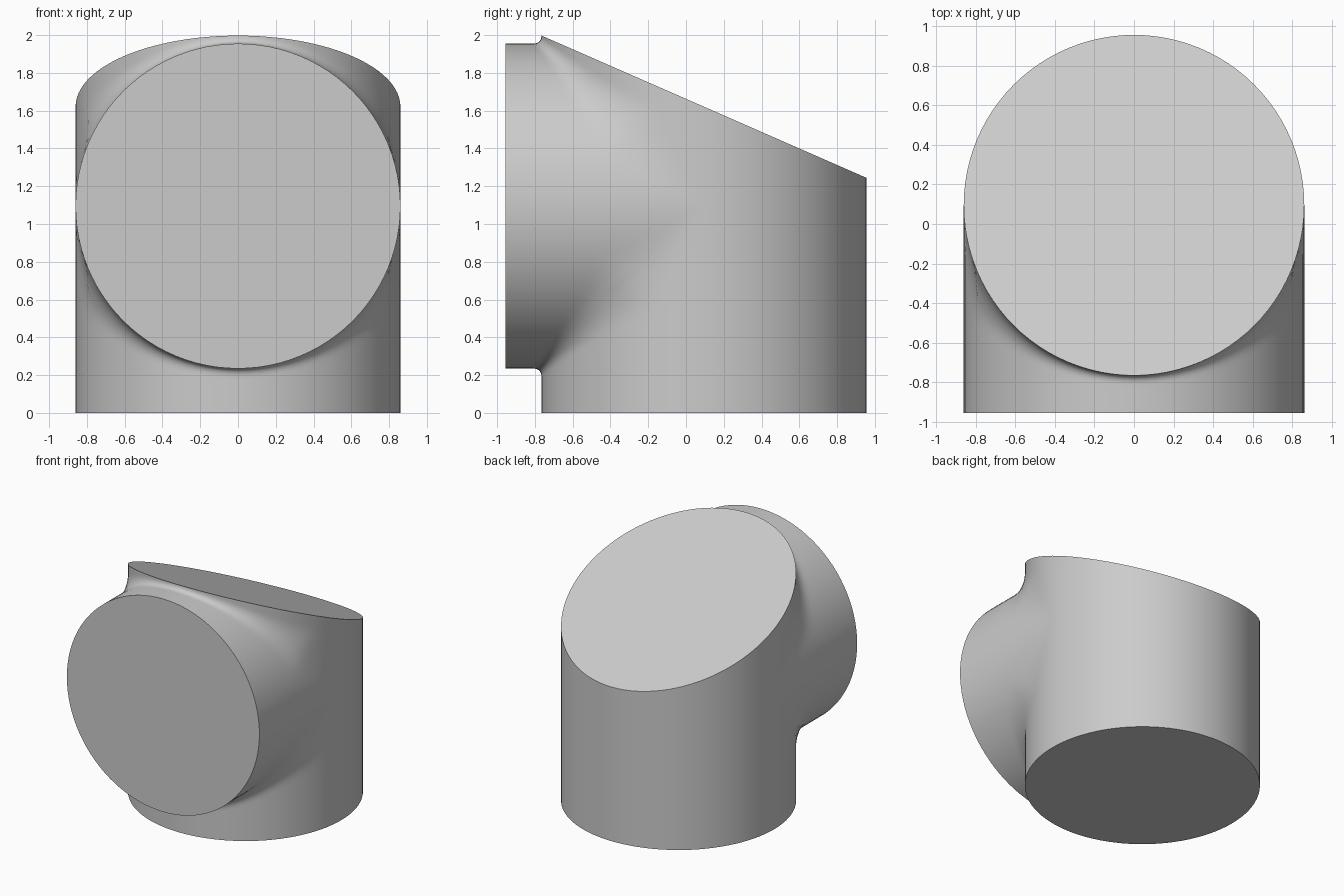
import bpy, bmesh, math
from mathutils import Vector

cube = bpy.data.objects.get("Cube")
if cube:
    bpy.data.objects.remove(cube)

R = 0.86                 # radius of both pipes
AXIS_Y, AXIS_Z = 0.095, 1.095
MOUTH = -1.05            # branch mouth, measured from the crossing of the axes
SIDES, STEPS = 96, 16


def slant(y):
    """Height of the sloping cut, measured from the crossing of the axes."""
    return 0.526 - 0.4377 * y


def field(p):
    """Two crossing cylinders joined by a soft fillet."""
    a, b = p.y ** 2, p.z ** 2
    s = (a + b) / (2 * R * R)
    k = max(1e-6, min(0.08 + 0.2 * max(0, 1 - s), s))
    h = max(k - abs(a - b), 0) / k
    return p.x ** 2 + min(a, b) - h * h * k / 4 - R * R


def settle(p):
    """Move a point on the branch side onto the filleted surface."""
    if p.y > -1e-4:
        return p
    e = 1e-4
    for _ in range(6):
        f = field(p)
        if abs(f) < 1e-7:
            break
        g = Vector([(field(p + d) - field(p - d)) / (2 * e)
                    for d in (Vector((e, 0, 0)), Vector((0, e, 0)), Vector((0, 0, e)))])
        if g.length_squared < 1e-9:
            break
        p = p - g * (f / g.length_squared)
    return p


def strip(bm, start_end):
    """Skin of lines running from an open rim to the crotch, denser near the crotch."""
    columns = []
    for i in range(SIDES):
        rim, crotch = start_end(2 * math.pi * i / SIDES)
        column = []
        for j in range(STEPS + 1):
            p = crotch.lerp(rim, (1 - j / STEPS) ** 2)
            column.append(bm.verts.new(p if j == 0 else settle(p)))
        columns.append(column)
    for i in range(SIDES):
        c, d = columns[i], columns[(i + 1) % SIDES]
        for j in range(STEPS):
            bm.faces.new((c[j], d[j], d[j + 1], c[j + 1]))


def lower(t):
    x, y = R * math.cos(t), -R * math.sin(t)
    return Vector((x, y, -AXIS_Z)), Vector((x, y, min(0, y)))


def upper(t):
    x, y = R * math.cos(t), -R * math.sin(t)
    return Vector((x, y, slant(y))), Vector((x, y, max(0, -y)))


def branch(t):
    x, z = R * math.cos(t), R * math.sin(t)
    return Vector((x, MOUTH, z)), Vector((x, -abs(z), z))


# Pipe body: lower wall, upper wall and side branch, then the three flat caps
bm = bmesh.new()
for part in (lower, upper, branch):
    strip(bm, part)
bmesh.ops.remove_doubles(bm, verts=bm.verts[:], dist=1e-4)
bmesh.ops.holes_fill(bm, edges=[e for e in bm.edges if e.is_boundary], sides=0)
bmesh.ops.recalc_face_normals(bm, faces=bm.faces[:])
bmesh.ops.translate(bm, verts=bm.verts[:], vec=(0, AXIS_Y, AXIS_Z))

mesh = bpy.data.meshes.new("pipe_elbow")
bm.to_mesh(mesh)
bm.free()
body = bpy.data.objects.new("pipe_elbow", mesh)
bpy.context.collection.objects.link(body)

# Plain grey
grey = bpy.data.materials.new("light_grey")
grey.use_nodes = True
colour = (0.6, 0.6, 0.6, 1)
grey.diffuse_color = colour
grey.node_tree.nodes["Principled BSDF"].inputs["Base Color"].default_value = colour
mesh.materials.append(grey)

bpy.ops.object.select_all(action='DESELECT')
body.select_set(True)
bpy.context.view_layer.objects.active = body
bpy.ops.object.shade_smooth_by_angle(angle=math.radians(35))
